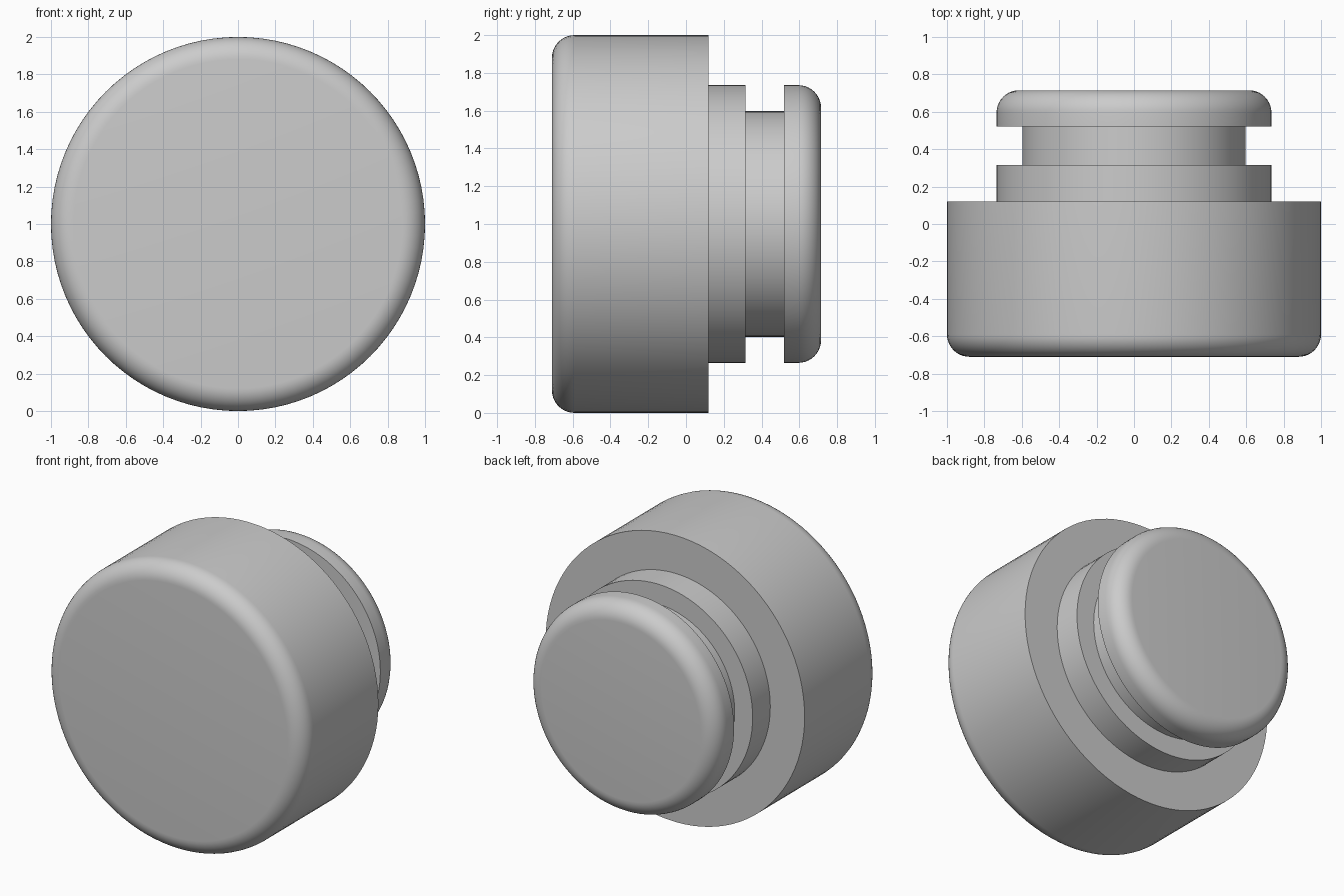
import bpy, bmesh, math
from mathutils import Vector, Matrix

cube = bpy.data.objects.get("Cube")
if cube:
    bpy.data.objects.remove(cube, do_unlink=True)

SEGMENTS = 96
FILLET = 0.12

grey = bpy.data.materials.new("plain grey")
grey.use_nodes = True
colour = (0.6, 0.6, 0.6, 1)
grey.diffuse_color = colour
grey.node_tree.nodes["Principled BSDF"].inputs["Base Color"].default_value = colour


def fillet(radius, y_end, side, steps=10):
    """Rounded rim from the flat end face to the outer wall; side is -1 front, 1 back."""
    points = []
    for i in range(steps + 1):
        a = math.pi / 2 * i / steps
        points.append((radius - FILLET * (1 - math.sin(a)),
                       y_end - side * FILLET * (1 - math.cos(a))))
    return points


def lathe(name, profile):
    """Revolve (radius, y) points around the horizontal y axis."""
    bm = bmesh.new()
    verts = [bm.verts.new((r, y, 0)) for r, y in profile]
    edges = [bm.edges.new(pair) for pair in zip(verts, verts[1:])]
    bmesh.ops.spin(bm, geom=verts + edges, axis=(0, 1, 0), cent=(0, 0, 0),
                   angle=math.tau, steps=SEGMENTS, use_merge=False)
    bmesh.ops.remove_doubles(bm, verts=bm.verts, dist=0.0005)
    # Close the two flat ends
    bmesh.ops.holes_fill(bm, edges=[e for e in bm.edges if e.is_boundary], sides=0)
    bmesh.ops.recalc_face_normals(bm, faces=bm.faces)
    bm.transform(Matrix.Translation(Vector((0, 0, 1))))
    mesh = bpy.data.meshes.new(name)
    bm.to_mesh(mesh)
    bm.free()
    mesh.materials.append(grey)
    obj = bpy.data.objects.new(name, mesh)
    bpy.context.collection.objects.link(obj)
    bpy.ops.object.select_all(action='DESELECT')
    obj.select_set(True)
    bpy.context.view_layer.objects.active = obj
    bpy.ops.object.shade_smooth_by_angle(angle=math.radians(30))
    return obj


# Large head, collar, groove and rear flange as one turned part
front, back = -0.71, 0.715
head, collar, neck = 1.0, 0.735, 0.597
profile = fillet(head, front, -1)
profile += [(head, 0.12), (collar, 0.12), (collar, 0.315),
            (neck, 0.315), (neck, 0.52), (collar, 0.52)]
profile += reversed(fillet(collar, back, 1))
lathe("grooved_knob", profile)
